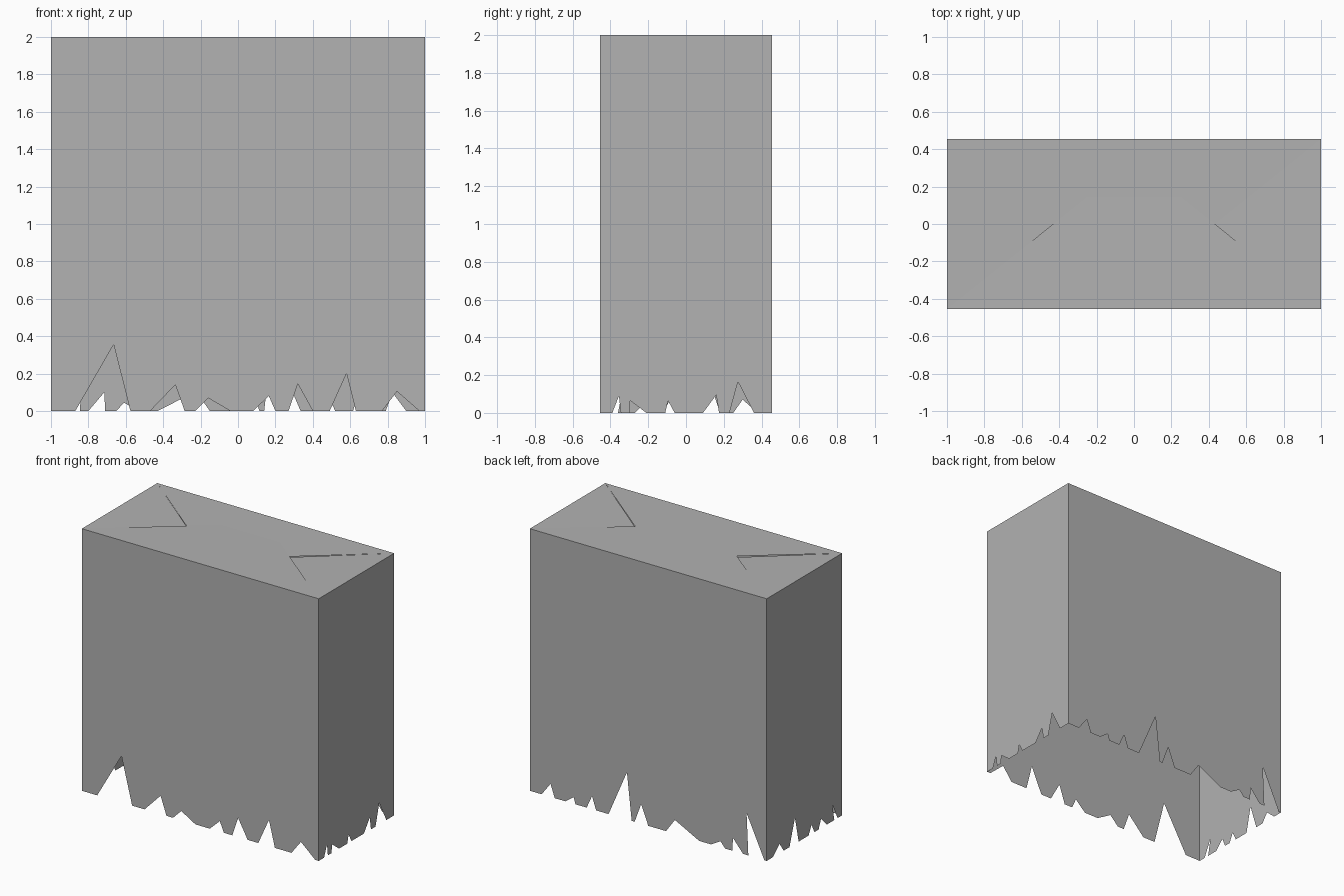
import bpy
import bmesh
from mathutils import Vector

HALF_WIDTH, HALF_DEPTH, HEIGHT = 1.0, 0.455, 2.0

if "Cube" in bpy.data.objects:
    bpy.data.objects.remove(bpy.data.objects["Cube"], do_unlink=True)

paper = bpy.data.materials.new("grey paper")
paper.use_nodes = True
grey = (0.445, 0.445, 0.445, 1)
paper.diffuse_color = grey
paper.node_tree.nodes["Principled BSDF"].inputs["Base Color"].default_value = grey


def sheet(name, points, outward):
    """One flat sheet of paper, facing the outward direction."""
    bm = bmesh.new()
    face = bm.faces.new([bm.verts.new(p) for p in points])
    face.normal_update()
    if face.normal.dot(Vector(outward)) < 0:
        face.normal_flip()
    bmesh.ops.triangulate(bm, faces=bm.faces[:])
    bmesh.ops.dissolve_limit(bm, angle_limit=0.001, verts=bm.verts[:], edges=bm.edges[:])
    mesh = bpy.data.meshes.new(name)
    bm.to_mesh(mesh)
    bm.free()
    mesh.materials.append(paper)
    obj = bpy.data.objects.new(name, mesh)
    bpy.context.collection.objects.link(obj)
    return obj


def torn_wall(name, half, place, outward, tears):
    """Upright wall whose lower rim has tears: (start, tip, tip height, end)."""
    outline = [(-half, 0)]
    for start, tip, height, end in tears:
        outline += [(start, 0), (tip, height), (end, 0)]
    outline += [(half, 0), (half, HEIGHT), (-half, HEIGHT)]
    sheet(name, [place(t, z) for t, z in outline], outward)


# Wide walls
torn_wall("front_wall", HALF_WIDTH, lambda t, z: (t, -HALF_DEPTH, z), (0, -1, 0), [
    (-.87, -.665, .355, -.575), (-.47, -.335, .14, -.285), (-.23, -.16, .07, -.04),
    (.08, .165, .08, .2), (.27, .32, .145, .4), (.49, .58, .2, .63), (.77, .85, .105, .97)])
torn_wall("back_wall", HALF_WIDTH, lambda t, z: (t, HALF_DEPTH, z), (0, 1, 0), [
    (-.98, -.83, .32, -.845), (-.8, -.715, .1, -.71), (-.65, -.61, .045, -.53),
    (-.43, -.225, .105, -.15), (0, .06, .15, .115), (.14, .18, .36, .335),
    (.44, .475, .1, .52), (.615, .63, .05, .7), (.79, .825, .1, .9)])

# Narrow walls
torn_wall("left_wall", HALF_DEPTH, lambda t, z: (HALF_WIDTH, t, z), (1, 0, 0), [
    (-.39, -.355, .09, -.345), (-.3, -.295, .065, -.21), (-.11, -.095, .065, -.06),
    (.09, .16, .095, .175), (.23, .275, .165, .36)])
torn_wall("right_wall", HALF_DEPTH, lambda t, z: (-HALF_WIDTH, t, z), (-1, 0, 0), [
    (-.4, -.335, .13, -.36), (-.27, -.2, .07, -.17), (-.12, -.085, .07, -.05),
    (.07, .115, .2, .18), (.25, .3, .07, .38)])

# Folded end: two side triangles tucked under two overlapping trapezoid flaps
for name, side in (("left_fold", 1), ("right_fold", -1)):
    x = side * HALF_WIDTH
    sheet(name, [(x, -HALF_DEPTH, HEIGHT), (x, HALF_DEPTH, HEIGHT),
                 (side * .43, 0, HEIGHT - .01)], (0, 0, 1))
for name, side, drop in (("back_flap", 1, .005), ("front_flap", -1, 0)):
    y, tip = side * HALF_DEPTH, -side * .146
    sheet(name, [(-HALF_WIDTH, y, HEIGHT), (HALF_WIDTH, y, HEIGHT),
                 (.25, tip, HEIGHT - drop), (-.25, tip, HEIGHT - drop)], (0, 0, 1))
